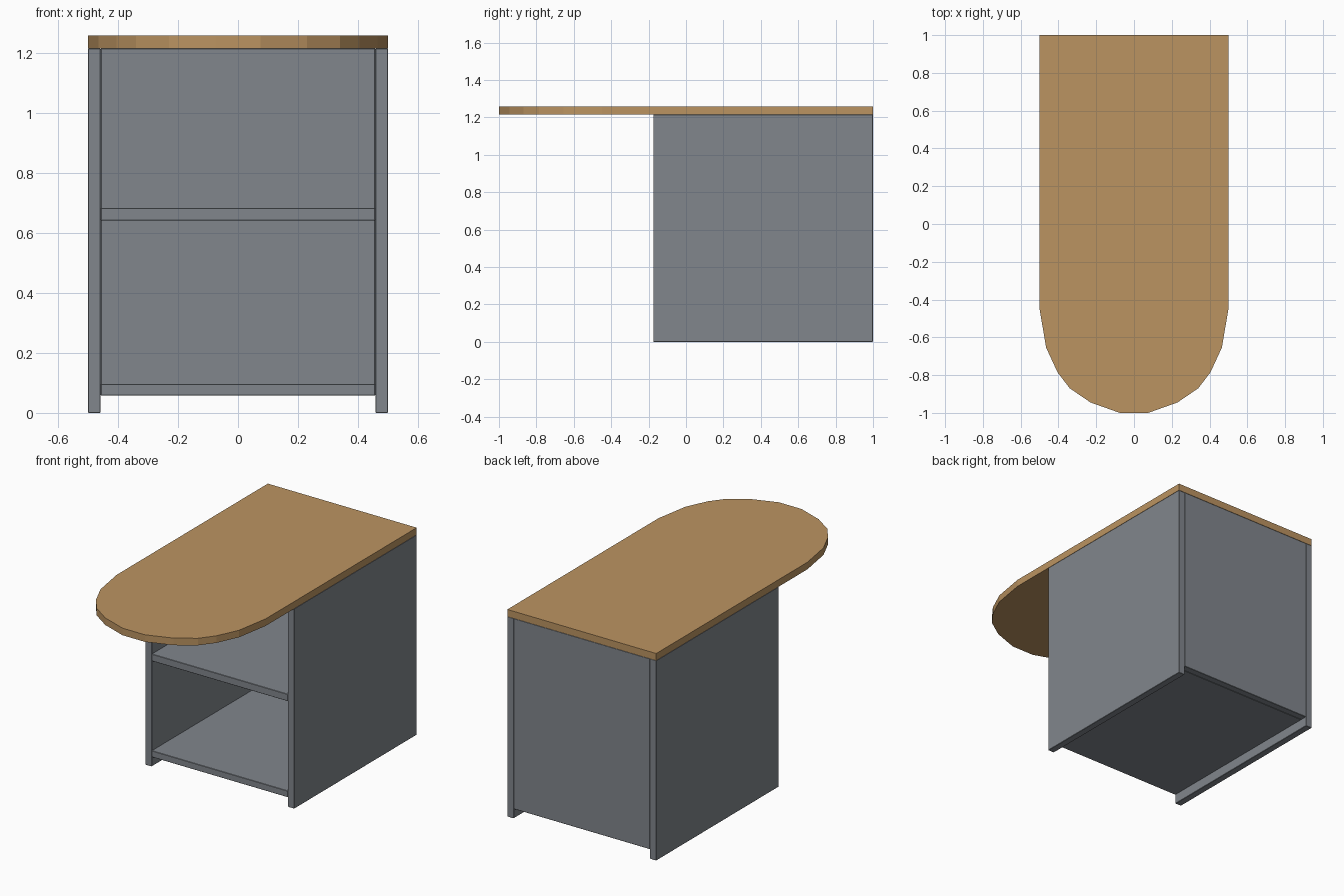
import bpy, bmesh

if "Cube" in bpy.data.objects:
    bpy.data.objects.remove(bpy.data.objects["Cube"])


def material(name, rgb):
    m = bpy.data.materials.new(name)
    m.diffuse_color = (*rgb, 1)
    m.use_nodes = True
    m.node_tree.nodes["Principled BSDF"].inputs["Base Color"].default_value = m.diffuse_color
    return m


grey = material("slate grey", (0.22, 0.24, 0.265))
wood = material("tan wood", (0.50, 0.295, 0.12))


def finish(name, bm, mat, bevel):
    bmesh.ops.recalc_face_normals(bm, faces=bm.faces)
    me = bpy.data.meshes.new(name)
    bm.to_mesh(me)
    bm.free()
    me.materials.append(mat)
    ob = bpy.data.objects.new(name, me)
    bpy.context.collection.objects.link(ob)
    if bevel:
        mod = ob.modifiers.new("soft edge", 'BEVEL')
        mod.width = bevel
        mod.segments = 1
    return ob


def panel(name, x0, x1, y0, y1, z0, z1):
    bm = bmesh.new()
    bmesh.ops.create_cube(bm, size=1)
    for v in bm.verts:
        v.co = (x1 if v.co.x > 0 else x0,
                y1 if v.co.y > 0 else y0,
                z1 if v.co.z > 0 else z0)
    return finish(name, bm, grey, 0.002)


FRONT, BACK, T, TOP = -0.175, 1.0, 0.042, 1.215
IN = 0.5 - T

# Cabinet sides
panel("left_side", -0.5, -IN, FRONT, BACK, 0, TOP)
panel("right_side", IN, 0.5, FRONT, BACK, 0, TOP)
# Back, floor and shelf between the sides
panel("back_panel", -IN, IN, BACK - T, BACK, 0.058, TOP)
panel("floor_panel", -IN, IN, FRONT, BACK - T, 0.058, 0.097)
panel("middle_shelf", -IN, IN, FRONT, BACK - T, 0.641, 0.684)

# Counter top: straight at the back, faceted round nose at the front
half = [(0.5, 1.0), (0.5, -0.45), (0.465, -0.655), (0.405, -0.785),
        (0.34, -0.87), (0.23, -0.945), (0.075, -0.998)]
outline = half + [(-x, y) for x, y in reversed(half)]
bm = bmesh.new()
face = bm.faces.new([bm.verts.new((x, max(-1, y - 0.002) if y < -0.99 else y, TOP))
                     for x, y in outline])
ext = bmesh.ops.extrude_face_region(bm, geom=[face])
for v in ext["geom"]:
    if isinstance(v, bmesh.types.BMVert):
        v.co.z = 1.258
finish("counter_top", bm, wood, 0)
